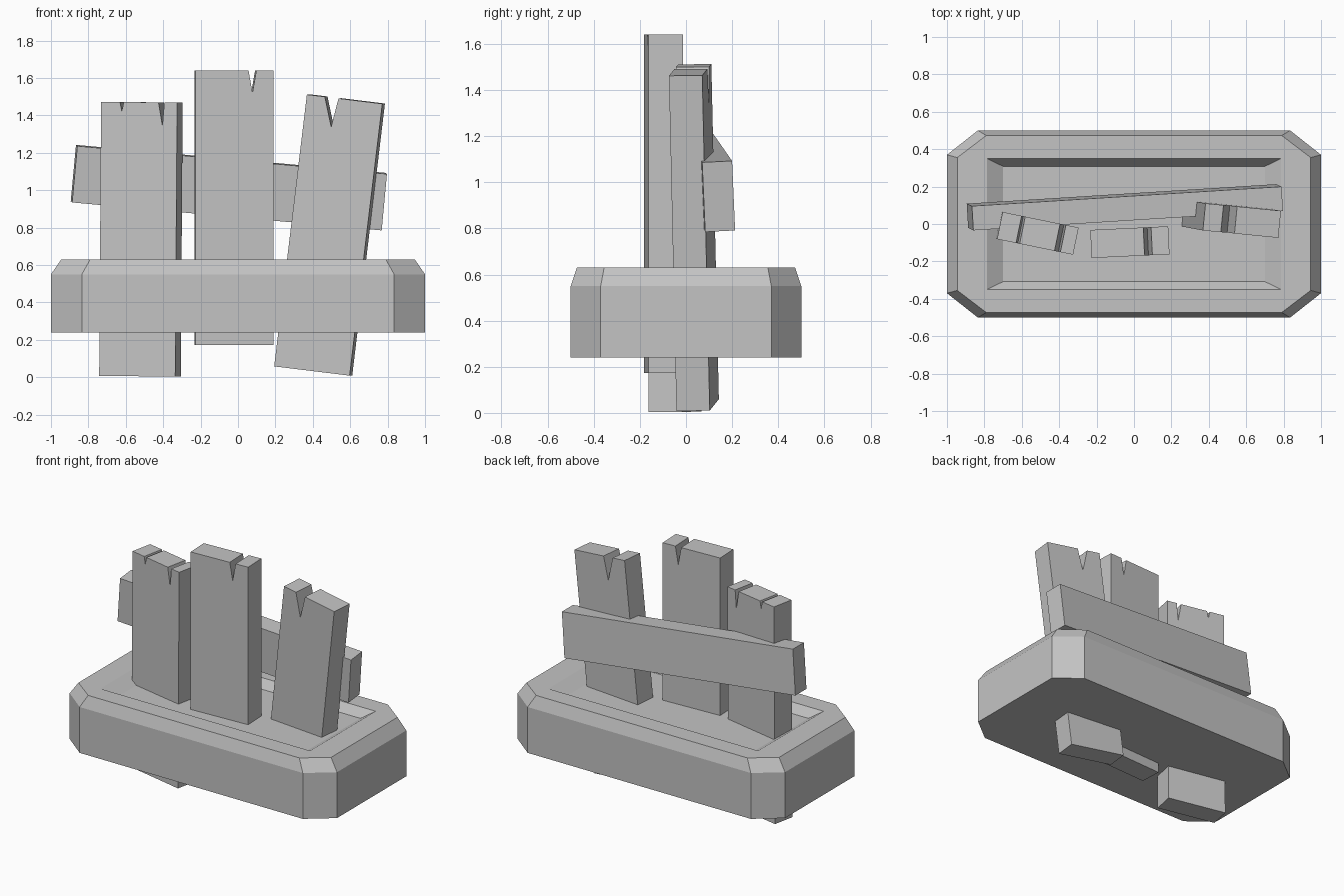
import bpy
import bmesh
from math import radians

cube = bpy.data.objects.get("Cube")
if cube:
    bpy.data.objects.remove(cube, do_unlink=True)

# One plain grey for everything
grey = bpy.data.materials.new("plain_grey")
grey.use_nodes = True
colour = (0.55, 0.55, 0.55, 1)
grey.diffuse_color = colour
grey.node_tree.nodes["Principled BSDF"].inputs["Base Color"].default_value = colour


def finish(name, bm):
    bmesh.ops.recalc_face_normals(bm, faces=bm.faces[:])
    mesh = bpy.data.meshes.new(name)
    bm.to_mesh(mesh)
    bm.free()
    mesh.materials.append(grey)
    obj = bpy.data.objects.new(name, mesh)
    bpy.context.scene.collection.objects.link(obj)
    return obj


def octagon(bm, hx, hy, ix, iy, z):
    """Rectangle hx by hy whose corners are cut at ix and iy."""
    points = [(hx, -iy), (hx, iy), (ix, hy), (-ix, hy),
              (-hx, iy), (-hx, -iy), (-ix, -hy), (ix, -hy)]
    return [bm.verts.new((x, y, z)) for x, y in points]


def plank(name, width, length, thick, top, turn, notches=()):
    """Board hanging from its top centre, with V notches (u, half width, apex u, depth)."""
    h = width / 2
    outline = [(h, 0), (h, -length), (-h, -length), (-h, 0)]
    for u, half, apex, depth in notches:
        outline += [(u - half, 0), (apex, -depth), (u + half, 0)]
    bm = bmesh.new()
    front = bm.faces.new([bm.verts.new((x, -thick / 2, z)) for x, z in outline])
    back = bmesh.ops.extrude_face_region(bm, geom=[front], use_keep_orig=True)["geom"]
    verts = [v for v in back if isinstance(v, bmesh.types.BMVert)]
    bmesh.ops.translate(bm, vec=(0, thick, 0), verts=verts)
    obj = finish(name, bm)
    obj.location = top
    obj.rotation_euler = [radians(a) for a in turn]


# Base: chamfered block with a shallow sloped tray; square rings have uncut corners
bm = bmesh.new()
rings = [octagon(bm, *r) for r in (
    (1, 0.5, 0.835, 0.37, 0.24),
    (1, 0.5, 0.835, 0.37, 0.55),
    (0.945, 0.473, 0.79, 0.355, 0.63),
    (0.785, 0.35, 0.785, 0.35, 0.63),
    (0.70, 0.308, 0.70, 0.308, 0.575))]
for low, high in zip(rings, rings[1:]):
    for i in range(8):
        j = (i + 1) % 8
        bm.faces.new((low[i], low[j], high[j], high[i]))
bm.faces.new(rings[0])
bm.faces.new(rings[-1])
bmesh.ops.remove_doubles(bm, verts=bm.verts[:], dist=0.0001)
finish("base", bm)

# Upright boards
plank("right_board", 0.415, 1.465, 0.148, (-0.514, -0.05, 1.47), (0, 0.4, -11.6),
      [(-0.094, 0.01, -0.094, 0.05), (0.122, 0.016, 0.128, 0.125)])
plank("middle_board", 0.417, 1.467, 0.15, (-0.022, -0.097, 1.64), (0, 0, 2.7),
      [(0.096, 0.021, 0.096, 0.12)])
plank("left_board", 0.408, 1.464, 0.145, (0.577, 0.018, 1.487), (0.6, 6.95, -5.6),
      [(-0.07, 0.037, -0.054, 0.155)])

# Cross rail behind the boards
plank("cross_rail", 1.665, 0.303, 0.13, (-0.035, 0.083, 1.164), (2.8, 5.15, 3.6))
